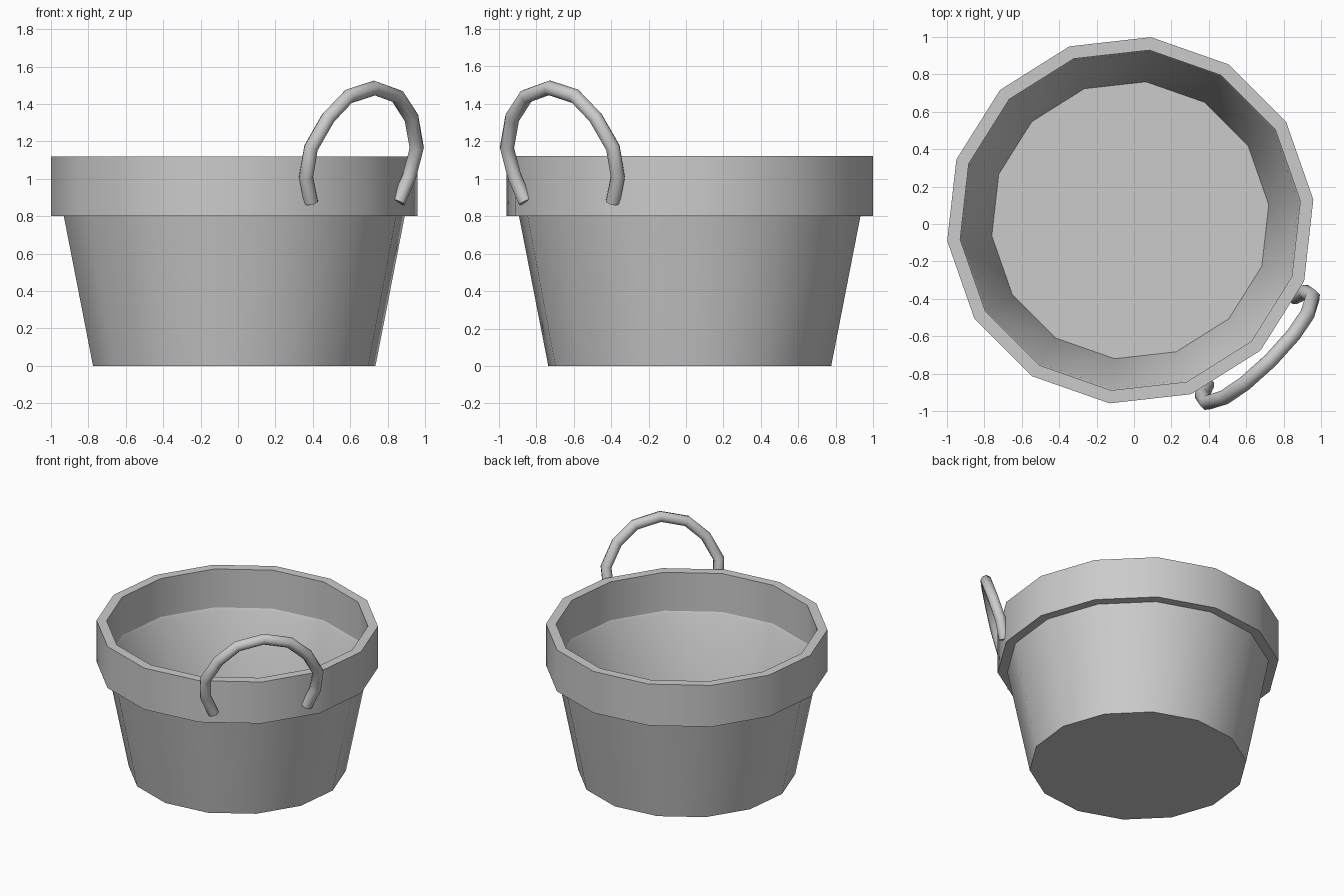
import bpy, bmesh, math
from mathutils import Vector

if "Cube" in bpy.data.objects:
    bpy.data.objects.remove(bpy.data.objects["Cube"])

SIDES = 14
CX, CY = -0.02, 0.02
FACING = -math.pi / 4          # direction of the handle


def lathe(name, profile, closed):
    """Revolve (radius, z) points; closed loops the profile, else caps both ends."""
    bm = bmesh.new()
    rings = []
    for r, z in profile:
        ring = []
        for i in range(SIDES):
            a = FACING + 2 * math.pi * i / SIDES
            ring.append(bm.verts.new((CX + r * math.cos(a), CY + r * math.sin(a), z)))
        rings.append(ring)
    pairs = list(zip(rings, rings[1:]))
    if closed:
        pairs.append((rings[-1], rings[0]))
    else:
        bm.faces.new(rings[0])
        bm.faces.new(rings[-1])
    for a, b in pairs:
        for i in range(SIDES):
            j = (i + 1) % SIDES
            bm.faces.new((a[i], a[j], b[j], b[i]))
    bmesh.ops.recalc_face_normals(bm, faces=bm.faces)
    mesh = bpy.data.meshes.new(name)
    bm.to_mesh(mesh)
    bm.free()
    obj = bpy.data.objects.new(name, mesh)
    bpy.context.collection.objects.link(obj)
    finish(obj)
    return obj


def finish(obj, angle=30):
    bpy.ops.object.select_all(action='DESELECT')
    obj.select_set(True)
    bpy.context.view_layer.objects.active = obj
    if obj.type == 'CURVE':
        bpy.ops.object.convert(target='MESH')
    bpy.ops.object.shade_smooth_by_angle(angle=math.radians(angle))


# Tapered thin-walled tub with floor
lathe("tub_body", [(0.76, 0.0), (0.925, 0.84), (0.903, 0.805), (0.745, 0.015)], False)

# Thick straight band around the top
lathe("rim_band", [(0.985, 0.80), (0.985, 1.12), (0.915, 1.12), (0.915, 0.80)], True)

# Arched handle leaning outward: (along rim, outward, height), mirrored
half = [(0.33, 0.91, 0.875), (0.39, 0.933, 1.01), (0.40, 0.98, 1.165),
        (0.315, 1.025, 1.325), (0.185, 1.05, 1.44)]
path = half + [(0, 1.06, 1.485)] + [(-t, n, z) for t, n, z in reversed(half)]
out = Vector((math.cos(FACING), math.sin(FACING), 0))
along = Vector((-out.y, out.x, 0))
curve = bpy.data.curves.new("handle", 'CURVE')
curve.dimensions = '3D'
curve.bevel_depth = 0.04
curve.bevel_resolution = 2
curve.use_fill_caps = True
spline = curve.splines.new('POLY')
spline.points.add(len(path) - 1)
for p, (t, n, z) in zip(spline.points, path):
    v = Vector((CX, CY, z)) + along * t + out * n
    p.co = (*v, 1)
handle = bpy.data.objects.new("handle", curve)
bpy.context.collection.objects.link(handle)
finish(handle, 50)
